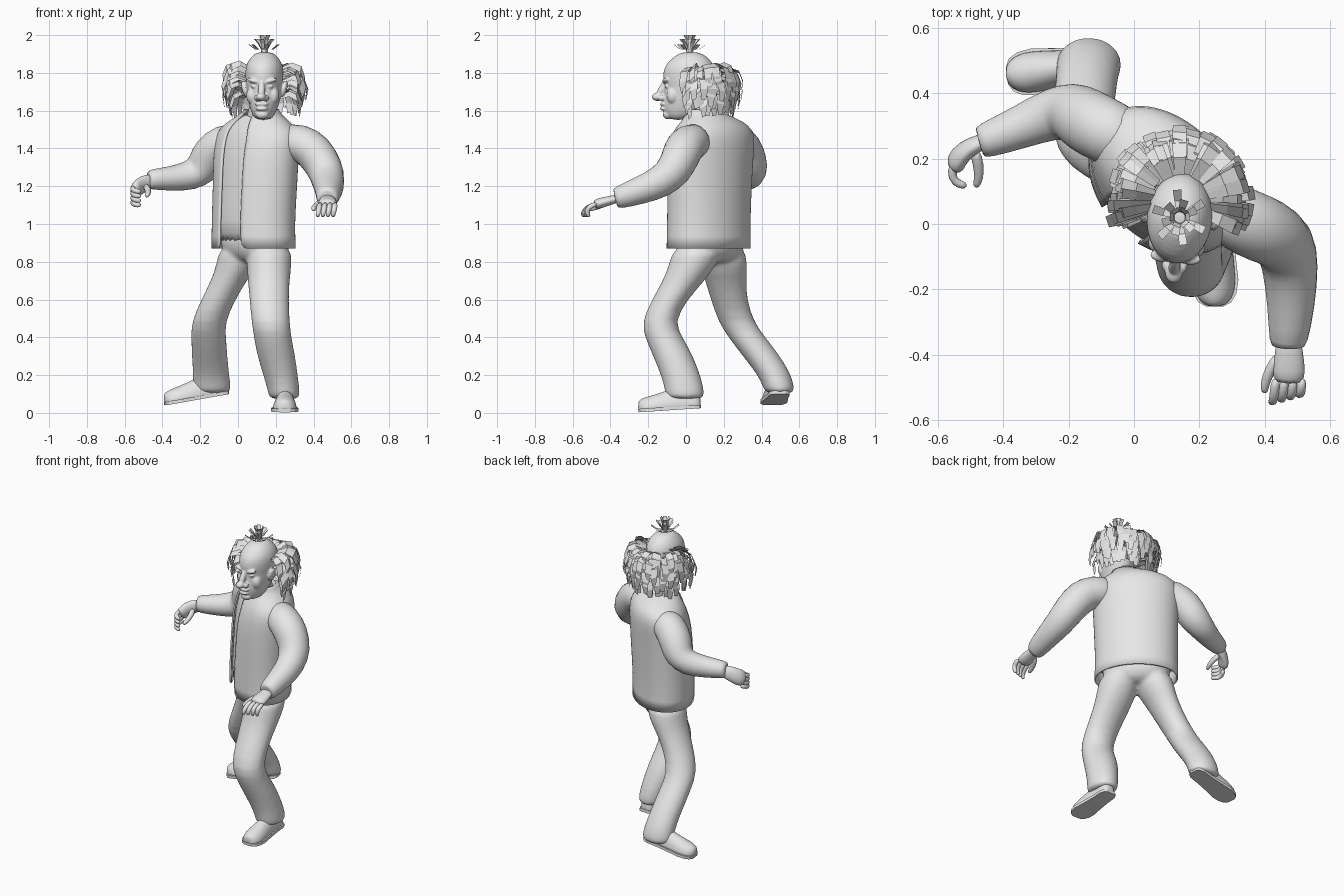
import bpy, bmesh, math, random
from mathutils import Vector as V, Matrix

cube = bpy.data.objects.get("Cube")
if cube:
    bpy.data.objects.remove(cube)
random.seed(4)

clay = bpy.data.materials.new("light_grey")
clay.use_nodes = True
clay.diffuse_color = (0.8, 0.8, 0.8, 1)
clay.node_tree.nodes["Principled BSDF"].inputs["Base Color"].default_value = (0.8, 0.8, 0.8, 1)


def add(name, bm, smooth=True, subdivide=0, recalc=True):
    if recalc:
        bmesh.ops.recalc_face_normals(bm, faces=bm.faces)
    for f in bm.faces:
        f.smooth = smooth
    mesh = bpy.data.meshes.new(name)
    bm.to_mesh(mesh)
    bm.free()
    mesh.materials.append(clay)
    ob = bpy.data.objects.new(name, mesh)
    bpy.context.collection.objects.link(ob)
    if subdivide:
        sub = ob.modifiers.new("smooth", "SUBSURF")
        sub.levels = sub.render_levels = subdivide
    return ob


def merge(name, parts, voxel, rounds):
    """Fuse overlapping closed parts into one soft skin."""
    bpy.ops.object.select_all(action="DESELECT")
    for ob in parts:
        ob.select_set(True)
    bpy.context.view_layer.objects.active = parts[0]
    bpy.ops.object.join()
    parts[0].name = name
    skin = parts[0].modifiers.new("fuse", "REMESH")
    skin.mode = "VOXEL"
    skin.voxel_size = voxel
    skin.use_smooth_shade = True
    soft = parts[0].modifiers.new("soften", "SMOOTH")
    soft.factor = 0.5
    soft.iterations = rounds


def loft(name, rings, closed=True, subdivide=1):
    """Skin a list of rings, capping both ends when the rings are closed."""
    bm = bmesh.new()
    rows = [[bm.verts.new(p) for p in ring] for ring in rings]
    n = len(rows[0])
    for a, b in zip(rows, rows[1:]):
        for i in range(n if closed else n - 1):
            j = (i + 1) % n
            bm.faces.new((a[i], a[j], b[j], b[i]))
    if closed:
        bm.faces.new(rows[0])
        bm.faces.new(rows[-1])
    return add(name, bm, subdivide=subdivide)


def oval(center, u, v, n=20, start=0.0, sweep=math.tau, closed=True):
    """Points on an ellipse with half axes u and v."""
    steps = n if closed else n - 1
    angles = [start + sweep * i / steps for i in range(n)]
    return [V(center) + V(u) * math.cos(a) + V(v) * math.sin(a) for a in angles]


def box_oval(x0, x1, y0, y1, z):
    return oval(((x0 + x1) / 2, (y0 + y1) / 2, z), ((x1 - x0) / 2, 0, 0), (0, (y1 - y0) / 2, 0))


def tube(name, path, n=12, flat=1.0, wide=None):
    """Round limb along points given as (x, y, z, radius), flattened across the wide axis."""
    pts = [V(p[:3]) for p in path]
    first, last = pts[1] - pts[0], pts[-1] - pts[-2]
    ref = V(wide) if wide else first.normalized().cross(last.normalized())
    ref = ref.normalized() if ref.length > 0.1 else first.orthogonal().normalized()
    rings = []
    for i, p in enumerate(pts):
        t = (pts[min(i + 1, len(pts) - 1)] - pts[max(i - 1, 0)]).normalized()
        v = t.cross(ref).normalized()
        r = path[i][3] * 1.03
        rings.append(oval(p, v.cross(t) * r, v * r * flat, n))
    return loft(name, rings)


def blob(name, center, size, turn):
    bm = bmesh.new()
    m = Matrix.Translation(center) @ turn @ Matrix.Diagonal((*size, 1))
    bmesh.ops.create_uvsphere(bm, u_segments=24, v_segments=16, radius=1, matrix=m)
    return add(name, bm)


# Torso: shirt inside an open jacket, turned towards the right
side, back = V((0.71, -0.71, 0)), V((0.71, 0.71, 0))
torso = [(0.87, .083, .12, .25, .18), (1.0, .08, .12, .245, .18), (1.2, .09, .125, .25, .18),
         (1.35, .095, .13, .255, .18), (1.45, .105, .14, .262, .17), (1.5, .105, .145, .238, .155),
         (1.54, .11, .14, .185, .13), (1.575, .12, .105, .115, .1), (1.605, .125, .075, .085, .085)]
loft("shirt", [oval((x, y, z + .01), side * a * .95, back * b * .94, 28) for z, x, y, a, b in torso[:-1]])
gap = math.radians(18)
jacket = loft("jacket", [oval((x, y, z), side * a, back * b, 34, -math.pi / 2 + gap,
                              math.tau - 2 * gap, False) for z, x, y, a, b in torso], closed=False)
shell = jacket.modifiers.new("cloth", "SOLIDIFY")
shell.thickness = 0.01
shell.offset = 0

# Trousers: seat and both legs fused
seat = loft("seat", [oval((.09, .13, z), side * a, back * b, 24)
                     for z, a, b in ((.97, .21, .155), (.9, .21, .155), (.84, .19, .14), (.79, .12, .09))])
right_leg = [(-.1, .14, .04, .32, .9), (-.115, .11, .07, .325, .78), (-.145, .045, .1, .32, .7),
             (-.195, -.01, .13, .325, .6), (-.25, -.07, .17, .36, .48), (-.25, -.06, .23, .43, .39),
             (-.245, -.055, .3, .5, .3), (-.24, -.045, .38, .56, .2), (-.24, -.035, .41, .575, .13),
             (-.235, -.04, .42, .575, .1)]
left_leg = [(.04, .29, -.07, .22, .9), (.045, .285, -.09, .16, .78), (.05, .275, -.125, .1, .7),
            (.06, .27, -.18, .01, .6), (.07, .275, -.24, -.065, .48), (.085, .285, -.215, -.01, .39),
            (.1, .305, -.175, .04, .3), (.14, .32, -.125, .085, .18), (.16, .33, -.11, .1, .1),
            (.165, .325, -.105, .095, .07)]
legs = [loft("leg", [box_oval(*s) for s in leg]) for leg in (right_leg, left_leg)]
merge("trousers", [seat] + legs, 0.011, 8)


# Shoes: rounded upper on a thin sole
def shoe(name, heel, toe):
    heel, toe = V(heel), V(toe)
    along = toe - heel
    across = along.cross(V((0, 0, 1))).normalized()
    up = across.cross(along).normalized()
    shape = [(0, .022, .06), (.03, .038, .085), (.1, .048, .1), (.3, .05, .11), (.5, .056, .09),
             (.75, .066, .068), (.87, .06, .06), (.95, .045, .05), (.99, .02, .035)]
    upper, sole = [], []
    for t, w, h in shape:
        p = heel + along * t
        ring = oval(p + up * .018, across * w, up * h, 16)
        upper.append([q if (q - p).dot(up) > .012 else q - up * ((q - p).dot(up) - .012) for q in ring])
        a, u = across * (w + .006), up * .018
        sole.append([p - a, p + a, p + a + u, p - a + u])
    loft(name + "_upper", upper)
    loft(name + "_sole", sole, subdivide=0).data.shade_flat()


shoe("left_shoe", (.25, .08, .025), (.247, -.255, .003))
shoe("right_shoe", (-.05, .5, .1), (-.39, .455, .04))

# Sleeves
tube("left_sleeve", [(.22, .08, 1.44, .09), (.33, .01, 1.435, .1), (.405, -.02, 1.385, .105),
                     (.465, -.055, 1.29, .097), (.48, -.13, 1.22, .086), (.482, -.25, 1.175, .072),
                     (.472, -.37, 1.135, .058), (.472, -.375, 1.134, .045)], 16)
tube("right_sleeve", [(.02, .24, 1.44, .09), (-.08, .28, 1.435, .1), (-.15, .32, 1.37, .1),
                      (-.19, .345, 1.29, .092), (-.25, .34, 1.255, .08), (-.35, .295, 1.24, .064),
                      (-.47, .25, 1.235, .053), (-.474, .249, 1.235, .04)], 16)

# Hands with curled fingers
tube("left_palm", [(.472, -.34, 1.14, .038), (.475, -.39, 1.128, .042), (.475, -.45, 1.112, .052),
                   (.472, -.49, 1.1, .046)], flat=.55, wide=(1, 0, 0))
tube("right_palm", [(-.44, .26, 1.23, .04), (-.5, .24, 1.215, .046), (-.54, .205, 1.185, .052),
                    (-.552, .17, 1.165, .046)], flat=.6, wide=(.3, 0, 1))
for i, finger in enumerate(("index", "middle", "ring", "little")):
    x, z = .027 * i, -.024 * i
    tube("left_" + finger, [(.435 + x, -.47, 1.108, .015), (.43 + x, -.52, 1.09, .016),
                            (.425 + x, -.55 + x / 3, 1.06, .014), (.42 + x, -.54 + x / 3, 1.035, .011)], 8)
    tube("right_" + finger, [(-.54, .2, 1.2 + z, .016), (-.562, .16, 1.185 + z, .016),
                             (-.55, .125, 1.175 + z, .015), (-.51, .115, 1.17 + z, .013)], 8)
tube("left_thumb", [(.445, -.4, 1.12, .018), (.415, -.45, 1.1, .018), (.4, -.49, 1.085, .015),
                    (.4, -.52, 1.075, .011)], 8)
tube("right_thumb", [(-.49, .23, 1.205, .018), (-.475, .18, 1.18, .018), (-.475, .14, 1.16, .015),
                     (-.485, .11, 1.145, .011)], 8)

# Head and neck, in a frame turned slightly to the right
tube("neck", [(.11, .11, 1.5, .08), (.12, .07, 1.57, .072), (.135, .04, 1.66, .07)])
turn = Matrix.Rotation(math.radians(-6), 4, "Z")
head = Matrix.Translation((.14, .02, 0)) @ turn
skull = [(1.55, .035, -.1, -.03), (1.575, .06, -.132, .04), (1.62, .076, -.145, .08), (1.66, .086, -.142, .11),
         (1.7, .094, -.138, .13), (1.73, .097, -.135, .135), (1.76, .1, -.145, .14), (1.81, .103, -.143, .14),
         (1.85, .095, -.125, .125), (1.885, .072, -.085, .095), (1.912, .04, -.045, .05)]
parts = [loft("skull", [oval(head @ V((0, (f + b) / 2, z)), turn @ V((w, 0, 0)),
                             turn @ V((0, (b - f) / 2, 0))) for z, w, f, b in skull])]


def face(name, center, size, tilt=0):
    parts.append(blob(name, head @ V(center), size, turn @ Matrix.Rotation(tilt, 4, "Y")))


face("nose_tip", (0, -.17, 1.673), (.027, .033, .022))
parts.append(tube("nose_bridge", [(*(head @ V((0, y, z))), r) for y, z, r in
                                  ((-.13, 1.76, .014), (-.145, 1.72, .018), (-.165, 1.68, .023))], 10))
face("upper_lip", (0, -.138, 1.635), (.038, .02, .012))
face("lower_lip", (0, -.138, 1.61), (.034, .021, .011))
face("chin", (0, -.115, 1.58), (.036, .028, .026))
for s, label in ((1, "left"), (-1, "right")):
    face(label + "_nostril", (s * .024, -.148, 1.667), (.016, .021, .015))
    face(label + "_brow", (s * .042, -.122, 1.757), (.038, .02, .013), -s * .25)
    face(label + "_eye", (s * .04, -.116, 1.728), (.02, .014, .009))
    face(label + "_cheek", (s * .055, -.084, 1.68), (.033, .034, .045))
    face(label + "_ear", (s * .105, .0, 1.715), (.015, .03, .045), s * .25)
merge("head", parts, 0.005, 3)


# Hair made of flat curved strips
def strip(bm, points, across, widths):
    rows = [(bm.verts.new(p - across * w), bm.verts.new(p + across * w)) for p, w in zip(points, widths)]
    for (a, b), (c, d) in zip(rows, rows[1:]):
        bm.faces.new((a, b, d, c))


bm = bmesh.new()
layers = [(1.815, .205), (1.79, .215), (1.755, .215), (1.715, .205), (1.675, .19)]
for top, reach in layers:
    for i in range(22):
        a = math.radians(-18 + 216 * i / 21 + random.uniform(-4, 4))
        out = V((math.cos(a), math.sin(a), 0))
        twist = random.uniform(-.35, .35) + (.5 if i < 3 else -.5 if i > 18 else 0)
        across = V((-math.sin(a), math.cos(a), 0)) * math.cos(twist) + V((0, 0, math.sin(twist)))
        r = reach * random.uniform(.9, 1.06)
        z = top + random.uniform(-.012, .012)
        sway = across * random.uniform(-.02, .02)
        path = [V((.14, .07, z + dz)) + out * r * k + sway * k for k, dz in
                ((.4, .0), (.7, .024), (.93, .005), (1.02, -.045), (.98, -.1))]
        strip(bm, path, across, (.014, .02, .023, .021, .012))
add("side_hair", bm, smooth=False, recalc=False)

# Tuft on the crown: long upright blades and short splayed ones
bm = bmesh.new()
for i in range(18):
    a = math.tau * i / 18 + random.uniform(-.15, .15)
    out, across = V((math.cos(a), math.sin(a), 0)), V((-math.sin(a), math.cos(a), 0))
    spread, height = ((.03, 2.0), (.055, 1.98), (.085, 1.95))[i % 3]
    path = [V((.14, .02, z)) + out * r for r, z in
            ((.015, 1.89), (.018, 1.925), (spread * .6, height - .025), (spread, height))]
    strip(bm, path, across, (.008, .007, .011, .013))
add("crown_tuft", bm, smooth=False, recalc=False)
